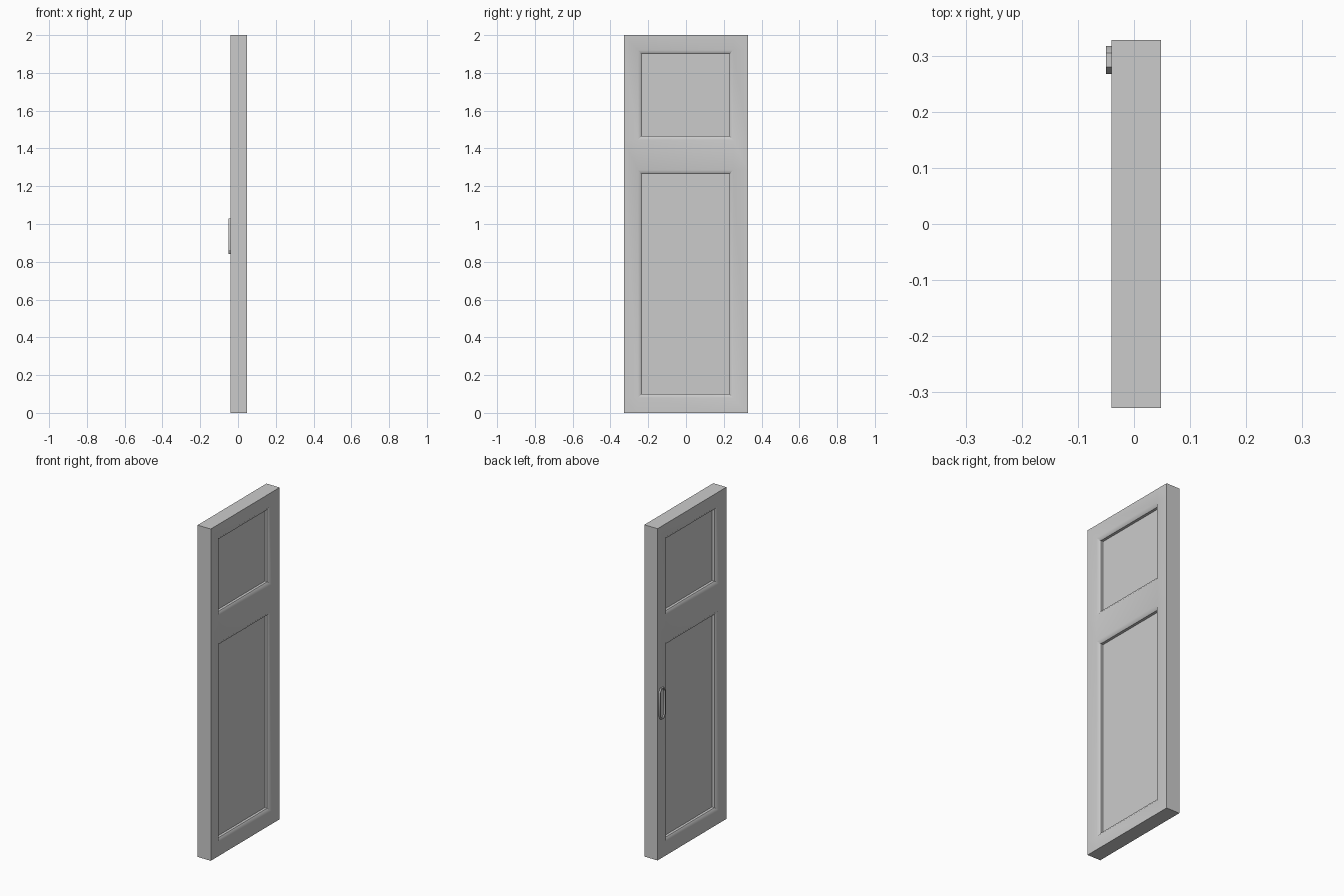
import bpy, bmesh, math
from mathutils import Vector

if "Cube" in bpy.data.objects:
    bpy.data.objects.remove(bpy.data.objects["Cube"])


def finish(bm, name, angle):
    bmesh.ops.recalc_face_normals(bm, faces=bm.faces[:])
    mesh = bpy.data.meshes.new(name)
    bm.to_mesh(mesh)
    bm.free()
    ob = bpy.data.objects.new(name, mesh)
    bpy.context.collection.objects.link(ob)
    bpy.ops.object.select_all(action='DESELECT')
    bpy.context.view_layer.objects.active = ob
    ob.select_set(True)
    bpy.ops.object.shade_smooth_by_angle(angle=math.radians(angle))
    return ob


# Door slab: box sliced along the moulding lines
X0, X1, HALF_W, HEIGHT = -0.04, 0.048, 0.328, 2.0
SLOPE = 0.02
PANEL_Y = (-0.234, 0.23)
PANEL_Z = ((0.10, 1.265), (1.465, 1.90))

bm = bmesh.new()
bmesh.ops.create_cube(bm, size=1)
for v in bm.verts:
    v.co = Vector(((X0 + X1) / 2 + v.co.x * (X1 - X0),
                   v.co.y * 2 * HALF_W, (v.co.z + 0.5) * HEIGHT))


def cut(axis, value):
    no, co = Vector(), Vector()
    no[axis], co[axis] = 1, value
    bmesh.ops.bisect_plane(bm, geom=bm.verts[:] + bm.edges[:] + bm.faces[:],
                           plane_co=co, plane_no=no)


cut(1, PANEL_Y[0] - SLOPE)
cut(1, PANEL_Y[1] + SLOPE)
for lo, hi in PANEL_Z:
    cut(2, lo - SLOPE)
    cut(2, hi + SLOPE)

# Recessed panels on both sides: sloped moulding, then a straight step
bm.normal_update()
panels = []
for f in bm.faces:
    c = f.calc_center_median()
    if abs(f.normal.x) > 0.9 and PANEL_Y[0] < c.y < PANEL_Y[1]:
        if any(lo < c.z < hi for lo, hi in PANEL_Z):
            panels.append(f)
bmesh.ops.inset_region(bm, faces=panels, thickness=SLOPE, depth=-0.014,
                       use_even_offset=True)
for f in panels:
    inward = -f.normal.copy() * 0.016
    top = bmesh.ops.extrude_discrete_faces(bm, faces=[f])['faces'][0]
    for v in top.verts:
        v.co += inward
finish(bm, "door_slab", 40)

# Recessed pull: long plate with faceted round ends and a sunken middle
R, CY, CZ, HALF_L = 0.025, 0.292, 0.935, 0.072
bm = bmesh.new()
verts = []
for sign, start in ((1, 0), (-1, math.pi)):
    for i in range(4):
        a = start + i * math.pi / 3
        verts.append(bm.verts.new((X0 + 0.002, CY + R * math.cos(a),
                                   CZ + sign * HALF_L + R * math.sin(a))))
plate = bm.faces.new(verts)
ext = bmesh.ops.extrude_face_region(bm, geom=[plate])
for g in ext['geom']:
    if isinstance(g, bmesh.types.BMVert):
        g.co.x = -0.05
bmesh.ops.recalc_face_normals(bm, faces=bm.faces[:])
outer = min(bm.faces, key=lambda f: f.calc_center_median().x)
bmesh.ops.inset_region(bm, faces=[outer], thickness=0.006, use_even_offset=True)
top = bmesh.ops.extrude_discrete_faces(bm, faces=[outer])['faces'][0]
for v in top.verts:
    v.co.x += 0.008
finish(bm, "door_pull", 30)
